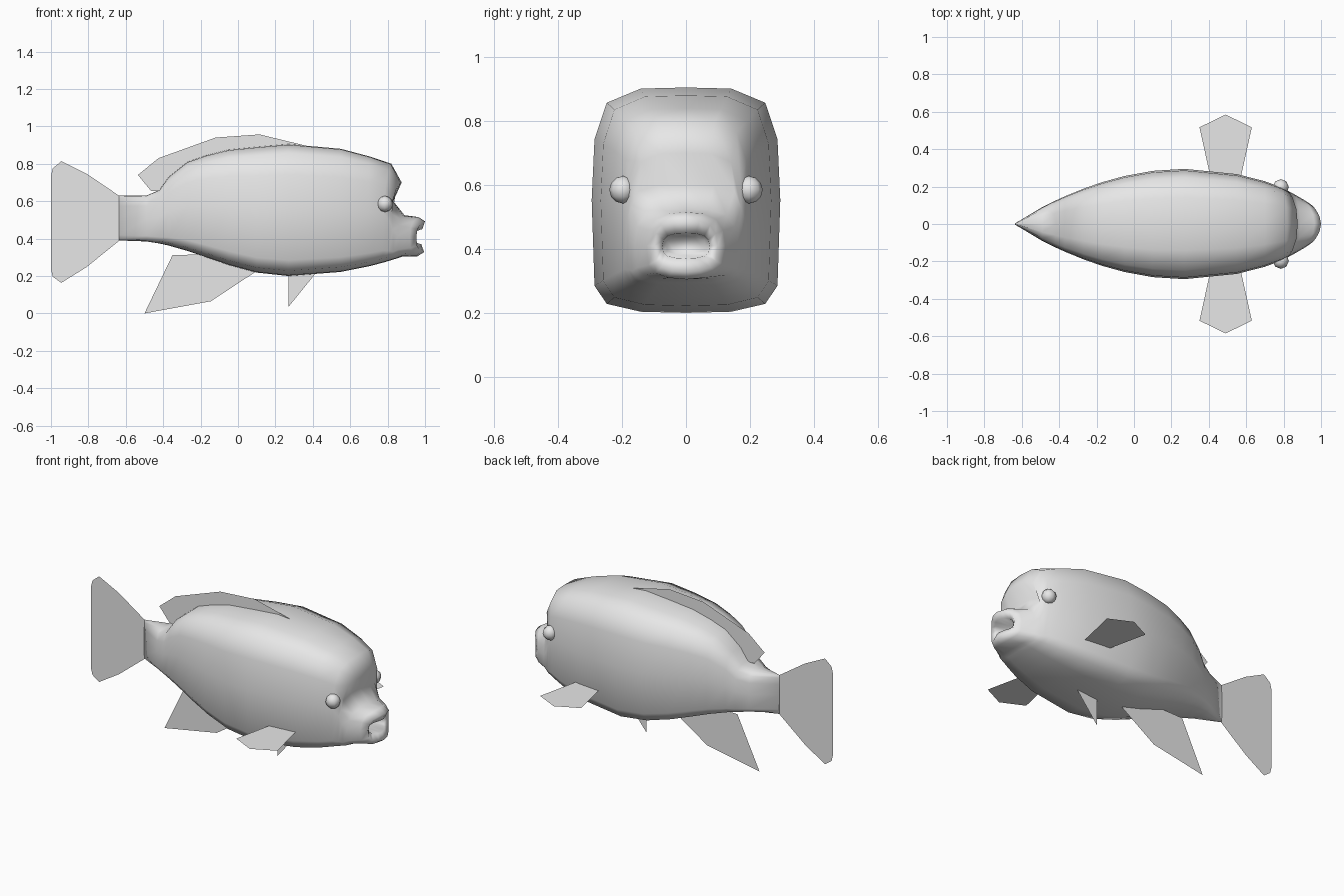
import bpy
import bmesh
from math import sin, cos, pi

if "Cube" in bpy.data.objects:
    bpy.data.objects.remove(bpy.data.objects["Cube"], do_unlink=True)

grey = bpy.data.materials.new("plain_grey")
grey.use_nodes = True
grey.diffuse_color = (0.8, 0.8, 0.8, 1)
grey.node_tree.nodes["Principled BSDF"].inputs["Base Color"].default_value = grey.diffuse_color

TAIL_X = -0.635      # where the body meets the tail fin
WIDEST_X = 0.27      # station of the greatest width and depth


def finish(name, bm, smooth=False):
    mesh = bpy.data.meshes.new(name)
    bm.to_mesh(mesh)
    bm.free()
    mesh.materials.append(grey)
    for face in mesh.polygons:
        face.use_smooth = smooth
    obj = bpy.data.objects.new(name, mesh)
    bpy.context.collection.objects.link(obj)
    return obj


def half_width(x):
    """Pointed at the tail, widest amidships, narrowing to the snout."""
    if x > WIDEST_X:
        return 0.295 - 0.36 * (x - WIDEST_X) ** 2
    along = max(0, (x - TAIL_X) / (WIDEST_X - TAIL_X))
    return max(0.004, 0.295 * sin(along * pi / 2) ** 0.85)


def belly_height(x):
    """Level under the tail, easing down to the belly, rising to the chin."""
    if x > WIDEST_X:
        return min(0.305, 0.2 + 0.28 * (x - WIDEST_X) ** 2)
    along = max(0, (x + 0.58) / (WIDEST_X + 0.58))
    return 0.2 + 0.095 * (1 + cos(pi * along))


# Cross-section: rounded shoulders, squarer belly, mirrored to both flanks
flank = [(0, 1), (0.48, 0.99), (0.84, 0.865), (0.97, 0.54), (1, 0),
         (0.97, -0.76), (0.84, -0.92), (0.48, -0.99), (0, -1)]
section = flank + [(-u, v) for u, v in flank[-2:0:-1]]
SIDES = len(section)


def body_ring(bm, belly_x, top_x, top_z, roundness=0):
    ring = []
    bottom_z = belly_height(belly_x)
    for i, (u, v) in enumerate(section):
        angle = 2 * pi * i / SIDES
        u += (sin(angle) - u) * roundness
        v += (cos(angle) - v) * roundness
        rise = (v + 1) / 2
        # brow and groove fade quickly down the cheeks
        x = belly_x + (top_x - belly_x) * rise ** 3
        # the sides of the face sweep back
        sweep = 0.2 * max(0, x - 0.75) * u * u
        ring.append(bm.verts.new((x - sweep, u * half_width(x),
                                  bottom_z + (top_z - bottom_z) * rise)))
    return ring


def mouth_ring(bm, lips, shift, width, height):
    return [bm.verts.new((v.co.x + shift, v.co.y * width, 0.41 + (v.co.z - 0.41) * height))
            for v in lips]


# Body: back line from the tail, then slanted rings for the face
back_line = [(TAIL_X, 0.63), (-0.49, 0.63), (-0.42, 0.66), (-0.37, 0.73), (-0.27, 0.81),
             (-0.17, 0.845), (-0.05, 0.875), (0.1, 0.89), (WIDEST_X, 0.905),
             (0.55, 0.88), (0.7, 0.84)]
face_rings = [(0.78, 0.82, 0.8), (0.82, 0.875, 0.7), (0.85, 0.83, 0.6),
              (0.88, 0.89, 0.525, 0.25), (0.96, 0.965, 0.515, 0.5)]

bm = bmesh.new()
rings = [body_ring(bm, x, x, z) for x, z in back_line]
rings += [body_ring(bm, *row) for row in face_rings]

# Lips and hollow mouth
lips = rings[-1]
for shift, width, height in [(0.035, 0.8, 0.78), (0.02, 0.6, 0.38), (-0.06, 0.5, 0.28)]:
    rings.append(mouth_ring(bm, lips, shift, width, height))

for a, b in zip(rings, rings[1:]):
    for i in range(SIDES):
        j = (i + 1) % SIDES
        bm.faces.new((a[i], a[j], b[j], b[i]))
bm.faces.new(rings[0])
bm.faces.new(rings[-1])
bmesh.ops.recalc_face_normals(bm, faces=bm.faces)
finish("body", bm, smooth=True)

# Eyes
for side, sign in (("left", 1), ("right", -1)):
    bm = bmesh.new()
    bmesh.ops.create_uvsphere(bm, u_segments=8, v_segments=6, radius=0.043)
    eye = finish(side + "_eye", bm, smooth=True)
    eye.location = (0.785, sign * 0.197, 0.585)


# Fins: single flat sheets
def fin(name, points):
    bm = bmesh.new()
    bm.faces.new([bm.verts.new(point) for point in points])
    finish(name, bm)


def upright_fin(name, outline):
    fin(name, [(x, 0, z) for x, z in outline])


# Tail fin, mirrored about a gently sloping centre line
tail_half = [(TAIL_X, 0.12), (-0.81, 0.25), (-0.945, 0.325), (-0.99, 0.29), (-1, 0.25)]
upper = [(x, 0.55 + 0.065 * x + spread) for x, spread in tail_half]
lower = [(x, 0.55 + 0.065 * x - spread) for x, spread in tail_half]
upright_fin("tail_fin", upper + lower[::-1])

upright_fin("dorsal_fin", [
    (-0.465, 0.655), (-0.535, 0.74), (-0.425, 0.83), (-0.12, 0.94), (0.115, 0.957),
    (0.37, 0.895), (-0.1, 0.8), (-0.38, 0.65)])
upright_fin("anal_fin", [
    (-0.35, 0.312), (-0.5, 0), (-0.145, 0.065), (0.09, 0.22), (-0.2, 0.315)])
upright_fin("pelvic_fin", [(WIDEST_X, 0.22), (WIDEST_X, 0.035), (0.42, 0.22)])

# Pectoral fins, level sheets reaching out from each flank
for side, sign in (("left", 1), ("right", -1)):
    blade = [(-0.07, 0.2), (0.07, 0.2), (0.14, 0.517), (0, 0.585), (-0.14, 0.517)]
    fin(side + "_pectoral_fin", [(0.49 + x, sign * y, 0.36) for x, y in blade[::sign]])
